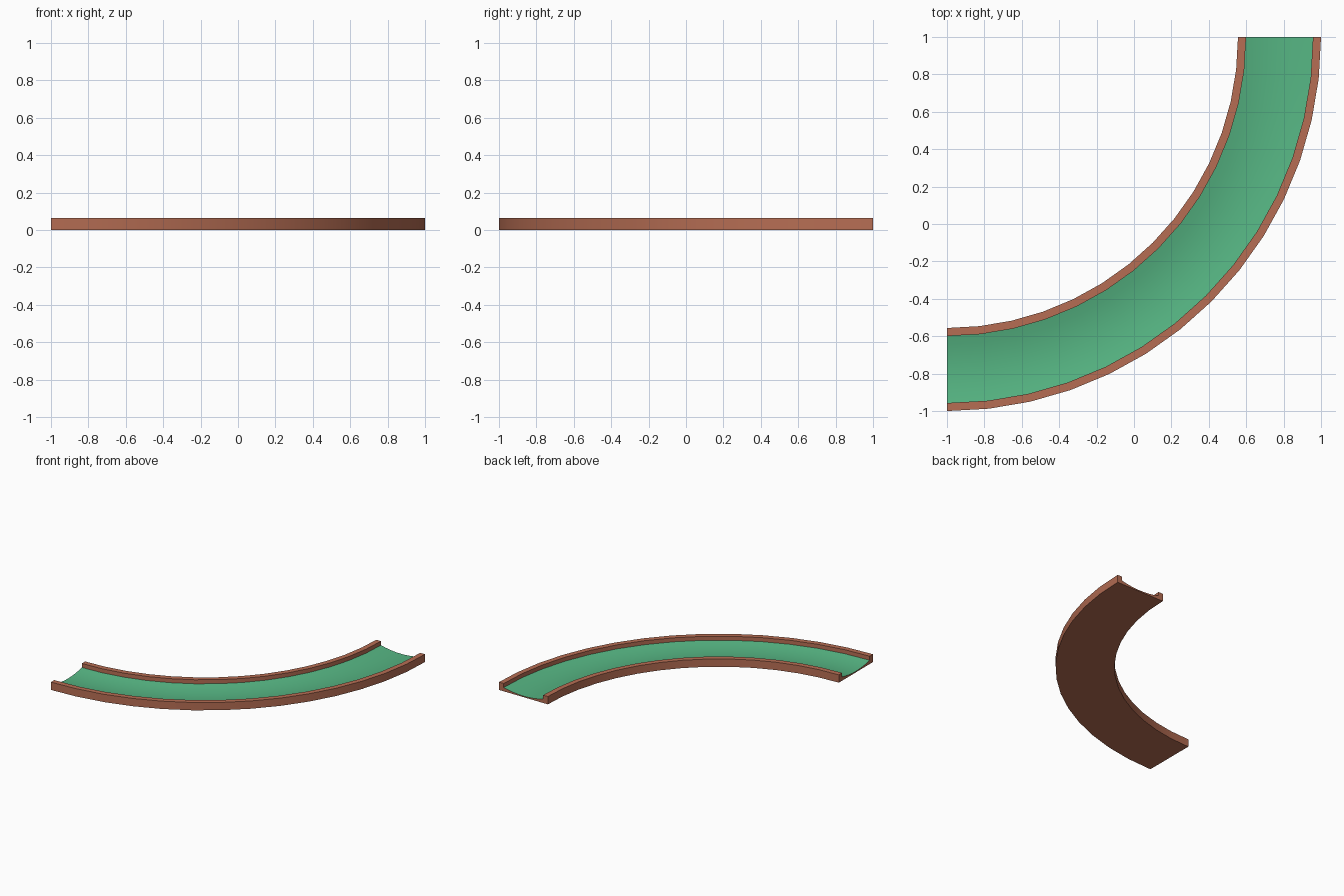
import bpy, bmesh, math

if "Cube" in bpy.data.objects:
    bpy.data.objects.remove(bpy.data.objects["Cube"])

SEGS = 14                        # steps round the quarter turn
R_IN, R_OUT, KERB_W = 1.556, 2.0, 0.043
KERB_H, EDGE_Z, MID_Z = 0.064, 0.031, 0.009
CENTRE = (-1.0, 1.0)             # centre of the bend


def material(name, rgb):
    m = bpy.data.materials.new(name)
    m.diffuse_color = (*rgb, 1)
    m.use_nodes = True
    m.node_tree.nodes["Principled BSDF"].inputs["Base Color"].default_value = m.diffuse_color
    return m


brown = material("terracotta brown", (0.47, 0.155, 0.088))
green = material("turf green", (0.092, 0.46, 0.225))

# Cross-section (radius, z): flat underside, two kerbs, dished floor between
a, b = R_IN + KERB_W, R_OUT - KERB_W
DISH = 8
dish = []
for i in range(DISH + 1):
    t = i / DISH
    dish.append((a + (b - a) * t, MID_Z + (EDGE_Z - MID_Z) * (2 * t - 1) ** 2))
profile = [(R_IN, 0), (R_IN, KERB_H), (a, KERB_H)] + dish + \
          [(b, KERB_H), (R_OUT, KERB_H), (R_OUT, 0)]

# Sweep the section round the bend
bm = bmesh.new()
rings = []
for s in range(SEGS + 1):
    ang = -math.pi / 2 * (1 - s / SEGS)
    rings.append([bm.verts.new((CENTRE[0] + r * math.cos(ang),
                                CENTRE[1] + r * math.sin(ang), z)) for r, z in profile])
n = len(profile)
for r0, r1 in zip(rings, rings[1:]):
    for i in range(n):
        j = (i + 1) % n
        f = bm.faces.new((r0[i], r0[j], r1[j], r1[i]))
        # Floor strips of the section are turf
        f.material_index = 1 if 3 <= i < 3 + DISH else 0
bm.faces.new(rings[0])
bm.faces.new(rings[-1])
bmesh.ops.recalc_face_normals(bm, faces=bm.faces)

mesh = bpy.data.meshes.new("curved_lane")
bm.to_mesh(mesh)
bm.free()
mesh.materials.append(brown)
mesh.materials.append(green)
lane = bpy.data.objects.new("curved_lane", mesh)
bpy.context.collection.objects.link(lane)
bpy.context.view_layer.objects.active = lane
lane.select_set(True)
bpy.ops.object.shade_smooth_by_angle(angle=math.radians(30))
